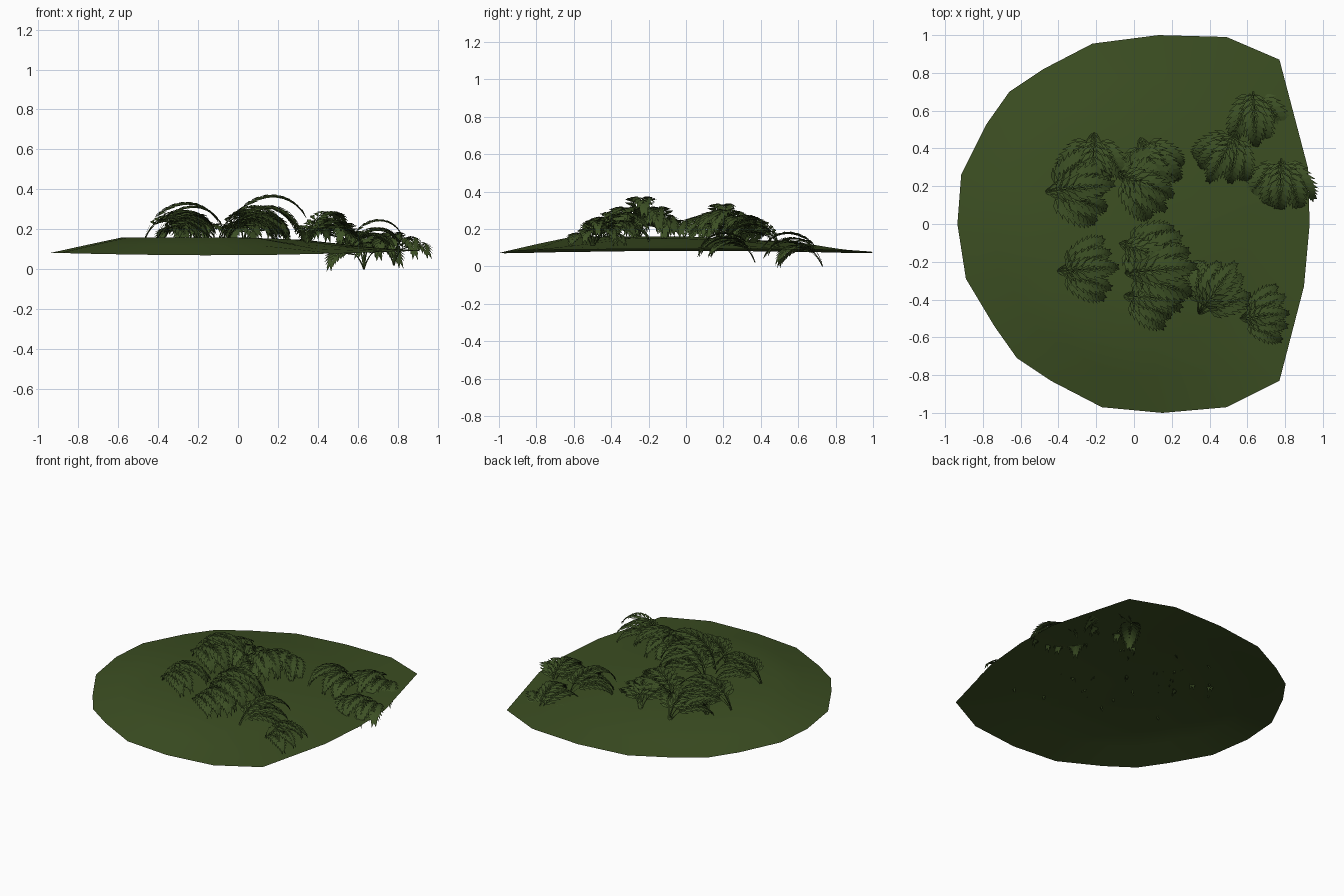
import bpy, bmesh, math, random
from mathutils import Vector

if "Cube" in bpy.data.objects:
    bpy.data.objects.remove(bpy.data.objects["Cube"])

random.seed(4)

def material(name, rgb):
    m = bpy.data.materials.new(name)
    m.diffuse_color = (*rgb, 1)
    m.use_nodes = True
    m.node_tree.nodes["Principled BSDF"].inputs["Base Color"].default_value = m.diffuse_color
    return m

GRASS = material("grass green", (0.045, 0.077, 0.016))
LEAF = material("fern green", (0.046, 0.080, 0.018))

def finish(bm, name, mat, smooth):
    me = bpy.data.meshes.new(name)
    bm.to_mesh(me)
    bm.free()
    me.materials.append(mat)
    for p in me.polygons:
        p.use_smooth = smooth
    ob = bpy.data.objects.new(name, me)
    bpy.context.collection.objects.link(ob)
    return ob

# Low grassy mound: rings scaled from one outline
outline = [(.13, 1), (.49, .99), (.77, .87), (.92, .3), (.93, 0), (.9, -.33), (.77, -.83),
           (.49, -.97), (.15, -1), (-.17, -.97), (-.44, -.83), (-.62, -.71), (-.74, -.54),
           (-.89, -.29), (-.935, 0), (-.915, .26), (-.78, .53), (-.66, .7), (-.48, .82), (-.22, .955)]

def ground_z(x, y, s):
    top = 0.160 - 0.035 * max(0, x) - 0.05 * max(0, y)
    rim = 0.070 + 0.015 * x * x + 0.012 * max(0, x)
    reach = 0.38 if x < 0.2 else 0.6
    return rim + (top - rim) * min(1, (1 - s) / reach) ** 0.9

bm = bmesh.new()
rings = [[bm.verts.new((x * s, y * s, ground_z(x * s, y * s, s))) for x, y in outline]
         for s in (1, .8, .62, .35)]
n = len(outline)
for a, b in zip(rings, rings[1:]):
    for i in range(n):
        bm.faces.new((a[i], b[i], b[(i + 1) % n], a[(i + 1) % n]))
centre = bm.verts.new((0, 0, 0.16))
for i in range(n):
    bm.faces.new((rings[-1][i], centre, rings[-1][(i + 1) % n]))
bmesh.ops.recalc_face_normals(bm, faces=bm.faces)
if sum(f.normal.z for f in bm.faces) < 0:
    bmesh.ops.reverse_faces(bm, faces=bm.faces)
finish(bm, "grass_mound", GRASS, True)

# One arching frond: thin stem strip with paired pointed leaflets
def frond(bm, base, azimuth, length, rise, droop, leaf):
    out = Vector((math.cos(azimuth), math.sin(azimuth), 0))
    side = Vector((-out.y, out.x, 0))
    up = Vector((0, 0, 1))
    steps, first, p, spine = 13, 4, Vector(base), []
    for i in range(steps + 1):
        t = i / steps
        ang = math.radians(rise + (droop - rise) * t ** 1.1)
        tan = out * math.cos(ang) + up * math.sin(ang)
        nor = up * math.cos(ang) - out * math.sin(ang)
        spine.append((p.copy(), tan, nor))
        p = p + tan * length / steps
    edge = []
    for i, (q, _, _) in enumerate(spine):
        w = side * 0.004 * (1.2 - i / steps)
        edge.append((bm.verts.new(q - w), bm.verts.new(q + w)))
    for (a, b), (c, d) in zip(edge, edge[1:]):
        bm.faces.new((a, c, d, b))
    for i in range(first, steps + 1):
        q, tan, nor = spine[i]
        t = (i - first) / (steps - first)
        size = leaf * (0.6 + 0.4 * math.sin(math.pi * min(1, t + 0.1)))
        spread = math.radians(52 - 40 * t)
        for sg in (-1, 1):
            d = tan * math.cos(spread) + side * sg * math.sin(spread)
            wide = (side * sg * math.cos(spread) - tan * math.sin(spread)) * size * 0.14
            mid = q + d * size * 0.5 + nor * size * 0.03
            tip = q + d * size - nor * size * 0.16
            vs = [bm.verts.new(v) for v in (q, mid - wide, tip, mid + wide)]
            bm.faces.new(vs if sg < 0 else vs[::-1])

# A fern: a one-sided fan of fronds from one root, the middle one tallest
def fern(name, x, y, z, heading, size, lift=0):
    bm = bmesh.new()
    for k in (-2, -1, 0, 1, 2):
        a = math.radians(heading + k * 17 + random.uniform(-5, 5))
        low = abs(k)
        frond(bm, (x, y, z), a, size * (1 - 0.11 * low) * random.uniform(0.94, 1.04),
              82 - 11 * low + random.uniform(-6, 4),
              random.uniform(-62, -48) + (lift if k == 0 else 0) + 4 * low, 0.27 * size)
    finish(bm, name, LEAF, False)

# root x, y, z, heading, size, lift of the tallest frond
ferns = [(.63, .73, 0, -90, .42, 10), (.78, .37, .02, -92, .41, 0), (.55, .50, .09, -115, .40, 0),
         (-.21, .49, .11, -95, .40, 0), (.03, .46, .11, -62, .40, 0), (-.47, .17, .14, 5, .46, 12),
         (-.10, .28, .13, -18, .44, 0), (-.41, -.25, .14, 0, .40, 0), (-.06, -.38, .13, -8, .40, 0),
         (-.08, -.10, .13, -20, .42, 0), (-.05, -.26, .14, 5, .50, 12), (.34, -.48, .11, 55, .41, 0),
         (.56, -.50, .09, 8, .34, 0), (-.38, .30, .12, -30, .36, 0)]
for i, f in enumerate(ferns):
    fern(f"fern_{i + 1}", *f)
